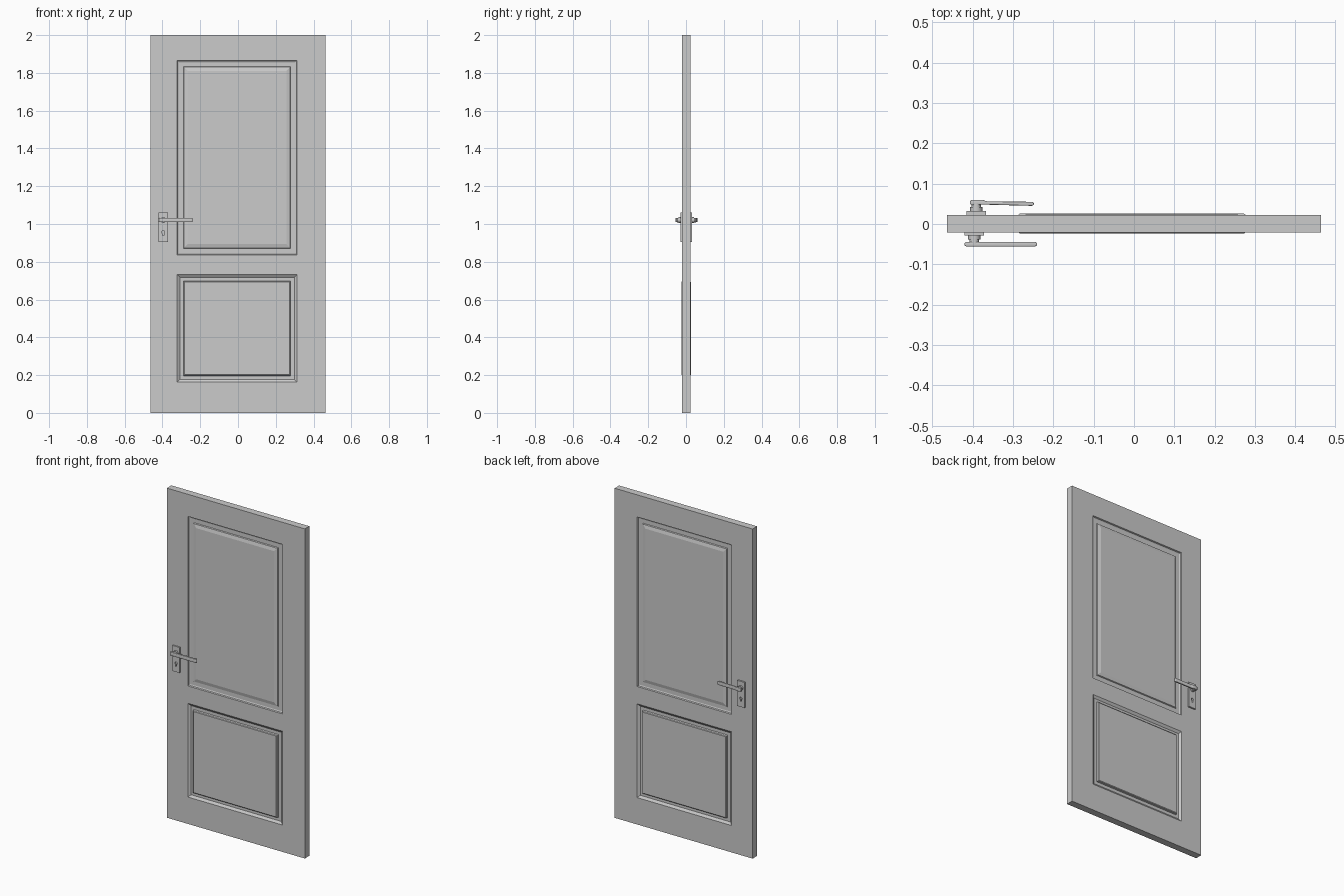
import bpy, bmesh, math
from mathutils import Matrix

if "Cube" in bpy.data.objects:
    bpy.data.objects.remove(bpy.data.objects["Cube"])

YF, YB = -0.0205, 0.0225           # front and back faces of the door
XS = [-0.463, -0.322, 0.312, 0.463]
ZS = [0, 0.163, 0.732, 0.837, 1.866, 2.0]
# panel profiles: (inset from opening, height relative to the door face)
PANELS = {
    1: [(0, 0), (0.014, -0.010), (0.033, -0.010), (0.035, 0.0), (0.039, 0.003)],
    3: [(0, 0), (0.003, -0.007), (0.010, -0.010), (0.033, -0.010), (0.036, -0.004), (0.056, 0.001)],
}


def finish(name, bm, smooth=False):
    bmesh.ops.remove_doubles(bm, verts=bm.verts, dist=1e-5)
    bmesh.ops.recalc_face_normals(bm, faces=bm.faces)
    me = bpy.data.meshes.new(name)
    bm.to_mesh(me)
    bm.free()
    ob = bpy.data.objects.new(name, me)
    bpy.context.collection.objects.link(ob)
    if smooth:
        bpy.ops.object.select_all(action='DESELECT')
        ob.select_set(True)
        bpy.context.view_layer.objects.active = ob
        bpy.ops.object.shade_smooth_by_angle()
    return ob


def rect(x0, x1, z0, z1, y, d=0):
    return [(x0 + d, y, z0 + d), (x1 - d, y, z0 + d), (x1 - d, y, z1 - d), (x0 + d, y, z1 - d)]


# door leaf with two moulded panels on each side
bm = bmesh.new()


def face(pts):
    bm.faces.new([bm.verts.new(p) for p in pts])


for y, s in ((YF, -1), (YB, 1)):
    for i in range(3):
        for j in range(5):
            cell = (XS[i], XS[i + 1], ZS[j], ZS[j + 1])
            if i == 1 and j in PANELS:
                rings = [rect(*cell, y + s * h, d) for d, h in PANELS[j]]
                for a, b in zip(rings, rings[1:]):
                    for k in range(4):
                        face([a[k], a[(k + 1) % 4], b[(k + 1) % 4], b[k]])
                face(rings[-1])
            else:
                face(rect(*cell, y))
for j in range(5):
    for x in (XS[0], XS[3]):
        face([(x, YF, ZS[j]), (x, YB, ZS[j]), (x, YB, ZS[j + 1]), (x, YF, ZS[j + 1])])
for i in range(3):
    for z in (ZS[0], ZS[5]):
        face([(XS[i], YF, z), (XS[i + 1], YF, z), (XS[i + 1], YB, z), (XS[i], YB, z)])
finish("door_leaf", bm)


def box(name, x0, x1, y0, y1, z0, z1):
    b = bmesh.new()
    m = Matrix.Translation(((x0 + x1) / 2, (y0 + y1) / 2, (z0 + z1) / 2)) @ \
        Matrix.Diagonal((x1 - x0, abs(y1 - y0), z1 - z0, 1))
    bmesh.ops.create_cube(b, size=1, matrix=m)
    return finish(name, b)


def cyl(name, x, z, y0, y1, r):
    b = bmesh.new()
    m = Matrix.Translation((x, (y0 + y1) / 2, z)) @ Matrix.Rotation(math.pi / 2, 4, 'X')
    bmesh.ops.create_cone(b, cap_ends=True, segments=24, radius1=r, radius2=r,
                          depth=abs(y1 - y0), matrix=m)
    return finish(name, b, True)


def lever(name, outline, z, h):
    # plan outline extruded upwards, with rounded edges
    b = bmesh.new()
    f = b.faces.new([b.verts.new((x, y, z - h / 2)) for x, y in outline])
    r = bmesh.ops.extrude_face_region(b, geom=[f])
    top = [v for v in r['geom'] if isinstance(v, bmesh.types.BMVert)]
    bmesh.ops.translate(b, verts=top, vec=(0, 0, h))
    bmesh.ops.bevel(b, geom=b.edges[:], offset=0.003, segments=3,
                    profile=0.5, affect='EDGES', clamp_overlap=True)
    return finish(name, b, True)


def handle(side, s, y, x, plate_t, gap, outline):
    yp, yl = y + s * plate_t, y + s * gap
    plate = box(side + "_plate", x - 0.0245, x + 0.0245, y - s * 0.001, yp, 0.905, 1.06)
    # keyhole cut through the plate
    for part in (cyl(side + "_keyhole_round", x, 0.957, y, yp + s * 0.01, 0.008),
                 box(side + "_keyhole_slot", x - 0.0035, x + 0.0035, y, yp + s * 0.01, 0.938, 0.956)):
        part.hide_render = True
        part.hide_set(True)
        mod = plate.modifiers.new("keyhole", 'BOOLEAN')
        mod.object, mod.operation, mod.solver = part, 'DIFFERENCE', 'EXACT'
    cyl(side + "_collar", x, 1.021, yp - s * 0.001, yp + s * 0.01, 0.015)
    cyl(side + "_neck", x, 1.021, yp, yl + s * 0.004, 0.012)
    lever(side + "_lever", outline, 1.021, 0.022)


handle("front", -1, YF, -0.396, 0.008, 0.024,
       [(-0.420, -0.047), (-0.416, -0.044), (-0.245, -0.044), (-0.240, -0.047),
        (-0.240, -0.053), (-0.245, -0.056), (-0.416, -0.056), (-0.420, -0.053)])
handle("back", 1, YB, -0.391, 0.010, 0.026,
       [(-0.407, 0.050), (-0.402, 0.047), (-0.370, 0.048), (-0.252, 0.045), (-0.248, 0.048),
        (-0.248, 0.052), (-0.252, 0.055), (-0.365, 0.056), (-0.375, 0.060), (-0.402, 0.060), (-0.407, 0.056)])
